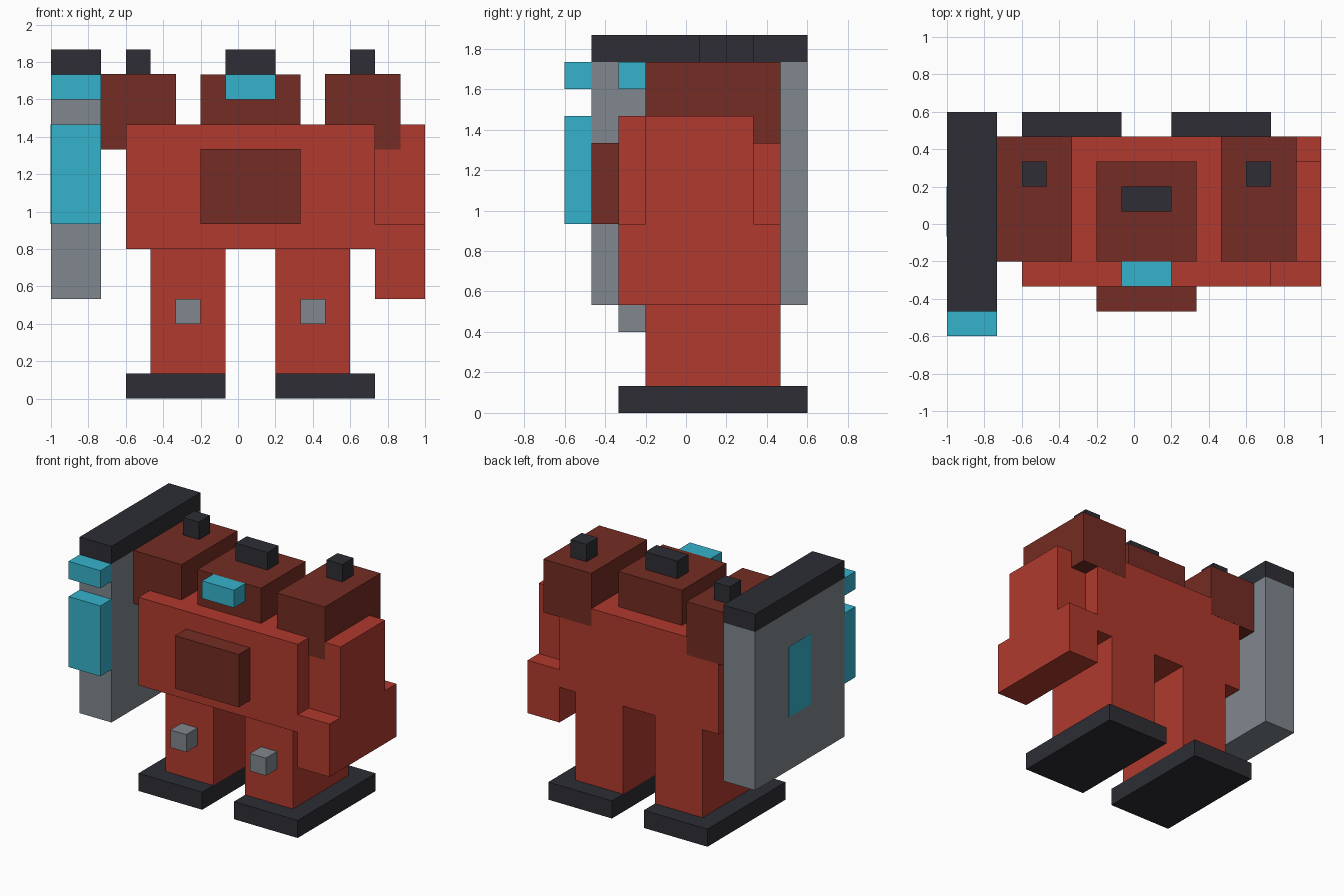
import bpy
import bmesh

if "Cube" in bpy.data.objects:
    bpy.data.objects.remove(bpy.data.objects["Cube"])

U = 2 / 15  # one block of the building grid


def material(name, hex_code):
    def lin(c):
        c /= 255
        return c / 12.92 if c <= 0.04045 else ((c + 0.055) / 1.055) ** 2.4
    m = bpy.data.materials.new(name)
    m.diffuse_color = [lin(int(hex_code[i:i + 2], 16)) for i in (0, 2, 4)] + [1]
    m.use_nodes = True
    m.node_tree.nodes["Principled BSDF"].inputs["Base Color"].default_value = m.diffuse_color
    return m


RED = material("red", "B03A2E")
MAROON = material("dark red", "742C23")
BLACK = material("near black", "2D2D35")
GREY = material("grey", "80878D")
TEAL = material("teal", "35B3CC")


def box(name, x, y, z, mat, grow=0.0):
    """Block between grid lines; grow pushes its sides out by a hair (in metres)."""
    bm = bmesh.new()
    bmesh.ops.create_cube(bm, size=1)
    spans = (x, y, z)
    offset = (-7.5, -4.5, 0)
    for v in bm.verts:
        for i in range(3):
            lo, hi = spans[i]
            v.co[i] = ((lo + hi) / 2 + offset[i]) * U + v.co[i] * ((hi - lo) * U + 2 * grow)
    mesh = bpy.data.meshes.new(name)
    bm.to_mesh(mesh)
    bm.free()
    mesh.materials.append(mat)
    obj = bpy.data.objects.new(name, mesh)
    bpy.context.collection.objects.link(obj)
    return obj


def pair(name, x, y, z, mat, grow=0.0):
    """Block plus its twin mirrored across the body centre (x = 8 on the grid)."""
    box("left_" + name, x, y, z, mat, grow)
    box("right_" + name, (16 - x[1], 16 - x[0]), y, z, mat, grow)


# Legs
pair("foot", (3, 7), (2, 9), (0, 1), BLACK)
pair("leg", (4, 7), (3, 8), (1, 6), RED)
pair("knee_pad", (5, 6), (2, 3), (3, 4), GREY)

# Body
box("torso", (3, 13), (2, 8), (6, 11), RED)
box("chest_plate", (6, 10), (1, 2), (7, 10), MAROON)

# Head
box("head", (6, 10), (3, 7), (11, 13), MAROON)
box("visor", (7, 9), (2, 3), (12, 13), TEAL)
box("head_crest", (7, 9), (5, 6), (13, 14), BLACK)

# Shoulders, a hair proud of the torso and arm they overlap
pair("shoulder", (2, 5), (3, 8), (10, 13), MAROON, 0.001)
pair("shoulder_peg", (3, 4), (6, 7), (13, 14), BLACK)

# Right arm
box("upper_arm", (13, 15), (3, 7), (7, 11), RED)
box("forearm", (13, 15), (2, 8), (4, 7), RED)

# Tall device carried at the left shoulder
box("device_body", (0, 2), (1, 9), (4, 13), GREY)
box("device_cap", (0, 2), (1, 9), (13, 14), BLACK)
box("device_lower_light", (0, 2), (0, 1), (7, 11), TEAL)
box("device_upper_light", (0, 2), (0, 1), (12, 13), TEAL)
box("device_side_panel", (-0.012, 0.02), (4, 6), (7, 11), TEAL)
